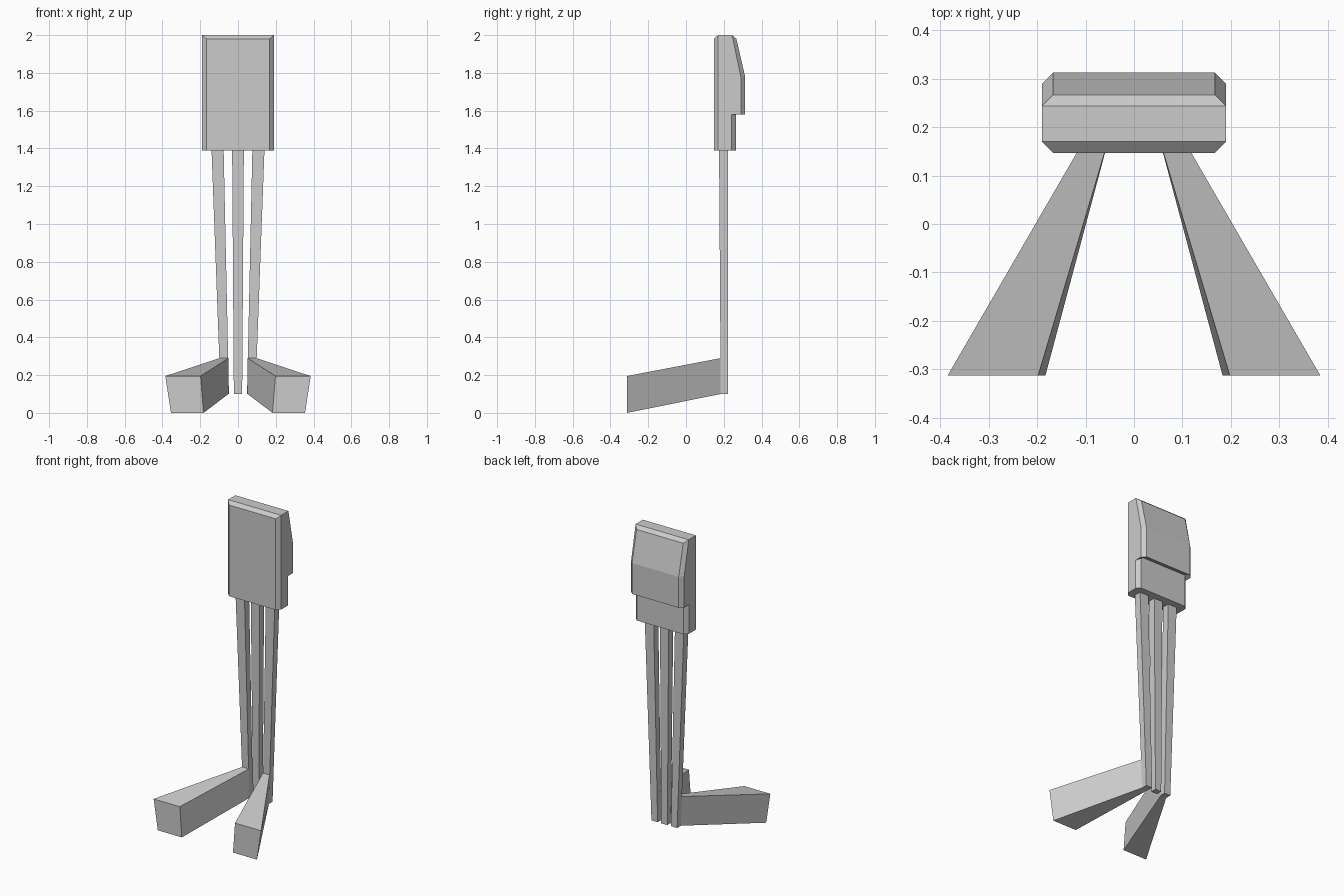
import bpy, bmesh

if "Cube" in bpy.data.objects:
    bpy.data.objects.remove(bpy.data.objects["Cube"])


def make_object(name, rings, caps=((0, 1, 2, 3), (0, 1, 2, 3)), mirror=False):
    """Loft a list of equal-length point rings and close both ends."""
    bm = bmesh.new()
    loops = [[bm.verts.new(p) for p in ring] for ring in rings]
    n = len(loops[0])
    for a, b in zip(loops, loops[1:]):
        for i in range(n):
            j = (i + 1) % n
            bm.faces.new((a[i], a[j], b[j], b[i]))
    bottom, top = caps
    for loop, cap in ((loops[0], bottom), (loops[-1], top)):
        groups = cap if isinstance(cap[0], tuple) else (cap,)
        for g in groups:
            bm.faces.new([loop[i] for i in g])
    bmesh.ops.remove_doubles(bm, verts=bm.verts, dist=1e-5)
    bmesh.ops.dissolve_degenerate(bm, edges=bm.edges, dist=1e-5)
    bmesh.ops.recalc_face_normals(bm, faces=bm.faces)
    mesh = bpy.data.meshes.new(name)
    bm.to_mesh(mesh)
    bm.free()
    obj = bpy.data.objects.new(name, mesh)
    bpy.context.collection.objects.link(obj)
    if mirror:
        obj.modifiers.new("mirror", 'MIRROR').use_axis[0] = True
    return obj


def rect(x0, x1, y0, y1, z):
    return [(x0, y0, z), (x1, y0, z), (x1, y1, z), (x0, y1, z)]


# Body: eight-sided outline whose back steps out, then slopes to the top
W, C, FRONT = 0.19, 0.023, 0.147


def outline(back, z_side, z_front, z_back):
    w = W - C
    return [(-w, FRONT, z_front), (w, FRONT, z_front),
            (W, FRONT + C, z_side), (W, back - C, z_side),
            (w, back, z_back), (-w, back, z_back),
            (-W, back - C, z_side), (-W, FRONT + C, z_side)]


make_object("body", [
    outline(0.265, 1.39, 1.39, 1.39),
    outline(0.265, 1.58, 1.58, 1.60),
    outline(0.313, 1.58, 1.58, 1.58),
    outline(0.313, 1.78, 1.78, 1.78),
    outline(0.267, 2.0, 1.98, 1.98),
], caps=(tuple(range(8)), ((0, 1, 2, 7), (7, 2, 3, 6), (6, 3, 4, 5))))

# Tapered struts
make_object("centre_strut", [rect(-0.022, 0.022, 0.184, 0.222, 0.1),
                             rect(-0.031, 0.031, 0.175, 0.222, 1.39)])
make_object("side_strut", [rect(0.048, 0.092, 0.184, 0.222, 0.1),
                           rect(0.076, 0.14, 0.175, 0.222, 1.39)], mirror=True)

# Splayed feet widening toward the front
make_object("foot", [
    [(0.05, 0.184, 0.1), (0.092, 0.184, 0.1), (0.097, 0.184, 0.29), (0.05, 0.184, 0.29)],
    [(0.183, -0.313, 0), (0.355, -0.313, 0), (0.385, -0.313, 0.195), (0.198, -0.313, 0.195)],
], mirror=True)
